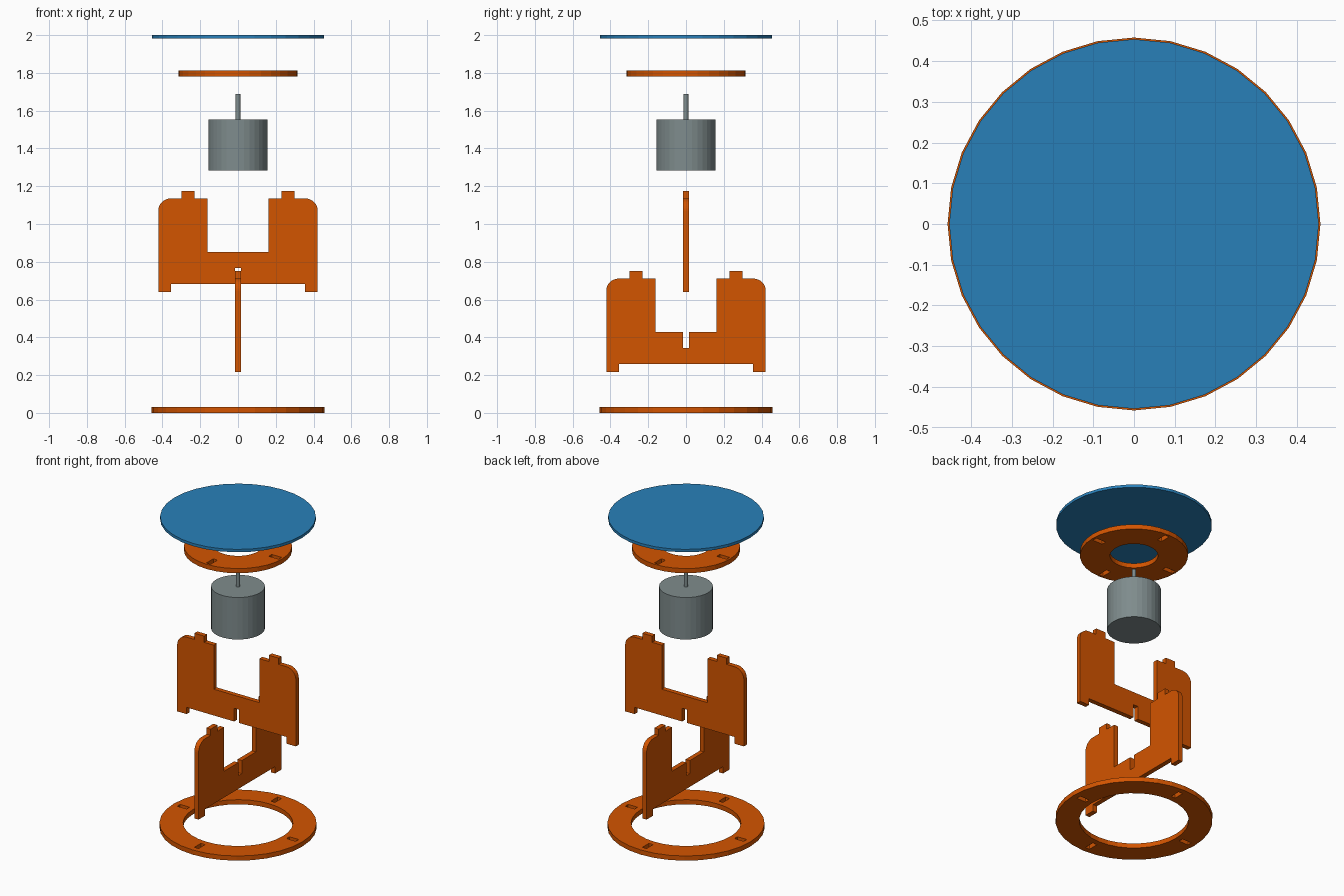
import bpy, bmesh, math
from mathutils import Matrix

if "Cube" in bpy.data.objects:
    bpy.data.objects.remove(bpy.data.objects["Cube"])


def material(name, rgb):
    m = bpy.data.materials.new(name)
    m.diffuse_color = (*rgb, 1)
    m.use_nodes = True
    m.node_tree.nodes["Principled BSDF"].inputs["Base Color"].default_value = m.diffuse_color
    return m


ORANGE = material("orange", (0.651, 0.089, 0.0))
BLUE = material("blue", (0.022, 0.216, 0.485))
GREY = material("grey", (0.212, 0.262, 0.266))


def circle(r, n=32):
    return [(r * math.sin(2 * math.pi * i / n), r * math.cos(2 * math.pi * i / n)) for i in range(n)]


def rect(x0, x1, y0, y1):
    return [(x0, y0), (x1, y0), (x1, y1), (x0, y1)]


def slab(name, loops, thick, mat, matrix):
    """Extrude a flat outline with holes, centred on its own plane."""
    cu = bpy.data.curves.new(name, 'CURVE')
    cu.dimensions, cu.fill_mode, cu.extrude = '2D', 'BOTH', thick / 2
    for pts in loops:
        sp = cu.splines.new('POLY')
        sp.points.add(len(pts) - 1)
        for p, (x, y) in zip(sp.points, pts):
            p.co = (x, y, 0, 1)
        sp.use_cyclic_u = True
    tmp = bpy.data.objects.new(name + "_outline", cu)
    me = bpy.data.meshes.new_from_object(tmp)
    bpy.data.objects.remove(tmp)
    bpy.data.curves.remove(cu)
    bm = bmesh.new()
    bm.from_mesh(me)
    bmesh.ops.remove_doubles(bm, verts=bm.verts, dist=1e-5)
    bmesh.ops.transform(bm, matrix=matrix, verts=bm.verts)
    bmesh.ops.recalc_face_normals(bm, faces=bm.faces)
    for f in bm.faces:
        f.smooth = False
    bm.to_mesh(me)
    bm.free()
    me.name = name
    me.materials.clear()
    me.materials.append(mat)
    ob = bpy.data.objects.new(name, me)
    bpy.context.collection.objects.link(ob)
    return ob


def flat(name, loops, z0, z1, mat):
    return slab(name, loops, z1 - z0, mat, Matrix.Translation((0, 0, (z0 + z1) / 2)))


def slots(r0, r1, half=0.015):
    """Four radial slots on the axes."""
    return [rect(r0, r1, -half, half), rect(-r1, -r0, -half, half),
            rect(-half, half, r0, r1), rect(-half, half, -r1, -r0)]


def bracket(notch_top):
    """U-shaped plate with feet, top tabs, rounded shoulders and a cross-lap notch."""
    w, r, top, floor, cut = 0.422, 0.065, 0.495, 0.212, 0.017
    half = [(cut, 0.128), (cut, floor)] if notch_top else [(0, floor)]
    half += [(0.162, floor), (0.162, top), (0.23, top), (0.23, 0.535), (0.3, 0.535), (0.3, top)]
    half += [(w - r + r * math.sin(a), top - r + r * math.cos(a))
             for a in (math.pi / 2 * i / 8 for i in range(9))]
    half += [(w, 0), (0.355, 0), (0.355, 0.043)]
    half += [(0, 0.043)] if notch_top else [(cut, 0.043), (cut, 0.128)]
    mirrored = [(-x, y) for x, y in reversed(half) if x > 0]
    return [half + mirrored]


# Base and upper mounting rings
flat("base_ring", [circle(0.458), circle(0.32)] + slots(0.355, 0.422), 0, 0.03, ORANGE)
flat("upper_ring", [circle(0.315), circle(0.14)] + slots(0.23, 0.3), 1.782, 1.812, ORANGE)

# Interlocking bracket plates
upright = Matrix.Rotation(math.pi / 2, 4, 'X')
slab("upper_bracket", bracket(False), 0.03, ORANGE, Matrix.Translation((0, 0, 0.64)) @ upright)
slab("lower_bracket", bracket(True), 0.03, ORANGE,
     Matrix.Translation((0, 0, 0.216)) @ Matrix.Rotation(math.pi / 2, 4, 'Z') @ upright)

# Motor and shaft
flat("motor_body", [circle(0.157)], 1.282, 1.552, GREY)
flat("motor_shaft", [circle(0.013)], 1.552, 1.687, GREY)

# Turntable top
flat("top_disc", [circle(0.454)], 1.982, 2.0, BLUE)
